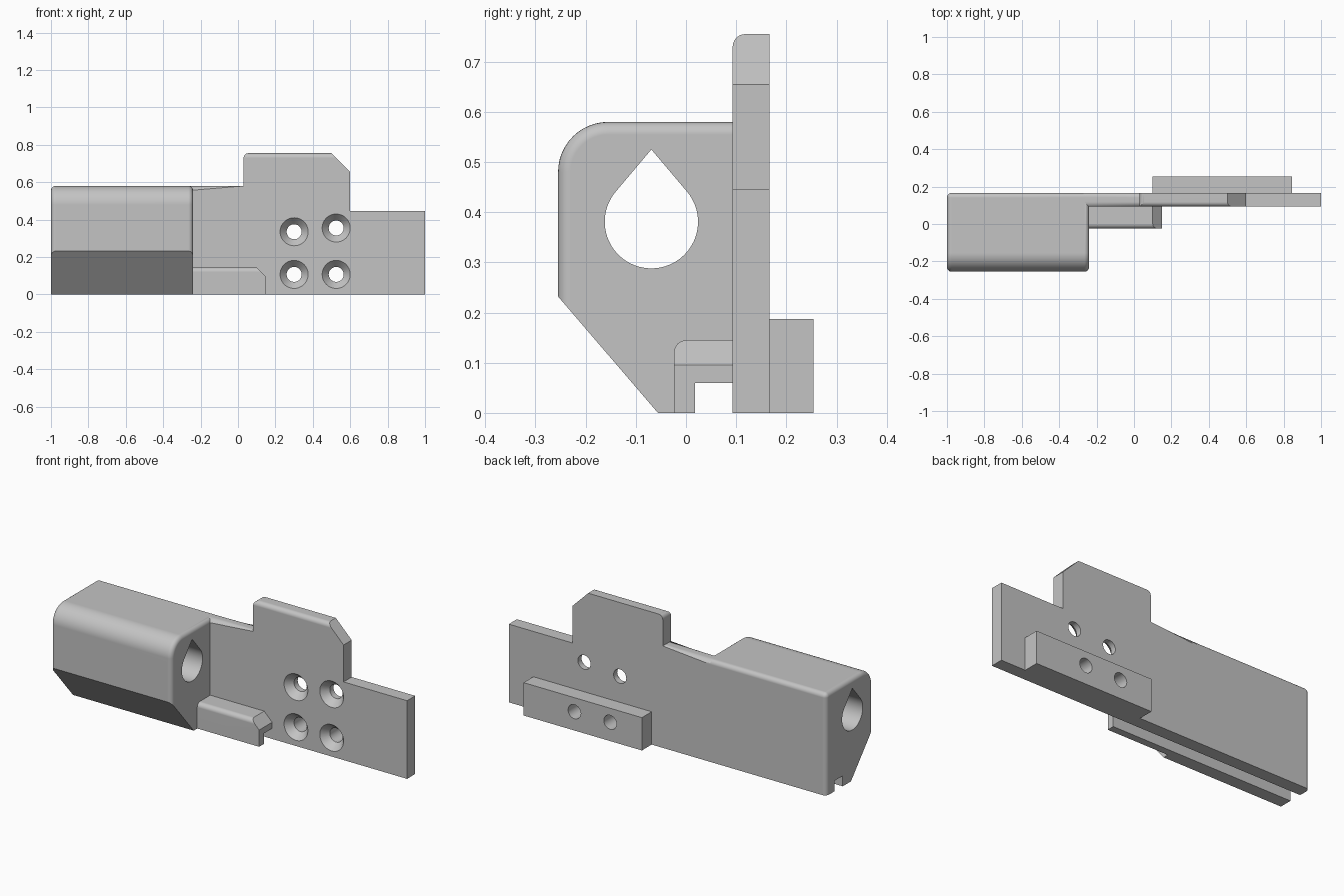
import bpy, bmesh, math
from mathutils import Matrix, Vector

old = bpy.data.objects.get("Cube")
if old:
    bpy.data.objects.remove(old, do_unlink=True)

GREY = (0.55, 0.55, 0.55, 1)
mat = bpy.data.materials.new("plain grey")
mat.use_nodes = True
mat.diffuse_color = GREY
mat.node_tree.nodes["Principled BSDF"].inputs["Base Color"].default_value = GREY

# Shared dimensions
LEFT, BODY_END = -1.0, -0.24
FRONT, PLATE_F, PLATE_B, BACK = -0.255, 0.093, 0.166, 0.254
BODY_TOP, TAB_TOP = 0.58, 0.755
SLOT_F, SLOT_TOP = 0.018, 0.06
FILLET = 0.025


def near(a, b):
    return abs(a - b) < 0.002


def make_object(name, bm):
    bmesh.ops.recalc_face_normals(bm, faces=bm.faces)
    me = bpy.data.meshes.new(name)
    bm.to_mesh(me)
    bm.free()
    me.materials.append(mat)
    ob = bpy.data.objects.new(name, me)
    bpy.context.collection.objects.link(ob)
    return ob


def prism(name, profile, axis, lo, hi, rounded=None, radius=FILLET):
    """Extrude a profile, (y, z) along x or (x, z) along y, then round chosen edges."""
    place = (lambda p, d: (d, p[0], p[1])) if axis == "x" else (lambda p, d: (p[0], d, p[1]))
    bm = bmesh.new()
    face = bm.faces.new([bm.verts.new(place(p, lo)) for p in profile])
    moved = bmesh.ops.extrude_face_region(bm, geom=[face])["geom"]
    verts = [g for g in moved if isinstance(g, bmesh.types.BMVert)]
    bmesh.ops.translate(bm, verts=verts, vec=Vector(place((0, 0), hi - lo)))
    if rounded:
        edges = [e for e in bm.edges if rounded(*(v.co for v in e.verts))]
        bmesh.ops.bevel(bm, geom=edges, offset=radius, segments=6,
                        profile=0.5, affect="EDGES", clamp_overlap=True)
    return make_object(name, bm)


def cone_cutter(x, z, y0, y1, r0, r1):
    bm = bmesh.new()
    turn = Matrix.Translation((x, (y0 + y1) / 2, z)) @ Matrix.Rotation(-math.pi / 2, 4, "X")
    bmesh.ops.create_cone(bm, cap_ends=True, segments=48, radius1=r0, radius2=r1,
                          depth=y1 - y0, matrix=turn)
    return make_object("cutter", bm)


def cut(ob, cutters):
    for c in cutters:
        mod = ob.modifiers.new("cut", "BOOLEAN")
        mod.operation, mod.solver, mod.object = "DIFFERENCE", "EXACT", c
    bpy.context.view_layer.update()
    graph = bpy.context.evaluated_depsgraph_get()
    me = bpy.data.meshes.new_from_object(ob.evaluated_get(graph))
    ob.modifiers.clear()
    ob.data = me
    for c in cutters:
        bpy.data.objects.remove(c, do_unlink=True)


def arc(cx, cz, r, a0, a1, n):
    angles = [math.radians(a0 + (a1 - a0) * i / n) for i in range(n + 1)]
    return [(cx + r * math.cos(a), cz + r * math.sin(a)) for a in angles]


# Housing: big rounded front shoulder, sloped underside and a slot beneath
R = 0.1
housing_profile = [(-0.056, 0), (FRONT, 0.232)]
housing_profile += arc(FRONT + R, BODY_TOP - R, R, 180, 90, 12)
housing_profile += [(PLATE_B, BODY_TOP), (PLATE_B, 0), (PLATE_F, 0),
                    (PLATE_F, SLOT_TOP), (SLOT_F, SLOT_TOP), (SLOT_F, 0)]


def housing_edges(a, b):
    mid = (a + b) / 2
    if near(a.x, b.x):
        outer_front = mid.z > 0.24 and mid.y < PLATE_B - 0.01
        outer_back = near(a.y, PLATE_B) and near(b.y, PLATE_B) and near(a.x, LEFT)
        return outer_front or outer_back
    return near(a.y, PLATE_B) and near(a.z, BODY_TOP)


housing = prism("housing", housing_profile, "x", LEFT, BODY_END, housing_edges)

# Teardrop bore running the whole length of the housing
cy, cz, r, apex = -0.069, 0.381, 0.093, 0.525
t = math.degrees(math.acos(r / (apex - cz)))
teardrop = arc(cy, cz, r, 90 + t, 450 - t, 48) + [(cy, apex)]
cut(housing, [prism("cutter", teardrop, "x", LEFT - 0.1, BODY_END + 0.1)])

# Mounting plate with a raised tab
plate_start, tab_left = BODY_END - 0.03, 0.03
plate_profile = [(plate_start, 0), (1, 0), (1, 0.445), (0.6, 0.445), (0.6, 0.655),
                 (0.5, TAB_TOP), (tab_left, TAB_TOP), (tab_left, BODY_TOP),
                 (plate_start, BODY_TOP)]


def plate_edges(a, b):
    if near(a.y, b.y):
        front_top = near(a.z, TAB_TOP) and near(b.z, TAB_TOP) and near(a.y, PLATE_F)
        return front_top or (near(a.z, BODY_TOP) and near(b.z, BODY_TOP))
    return near(a.x, tab_left) and near(a.z, TAB_TOP)


plate = prism("mounting_plate", plate_profile, "y", PLATE_F, PLATE_B, plate_edges)

# Rear block
block_profile = [(0.1, 0), (0.845, 0), (0.845, 0.187), (0.1, 0.187)]
block = prism("rear_block", block_profile, "y", PLATE_B, BACK)

# Countersunk screw holes; the lower pair continues through the block
HOLE, SINK, DEPTH = 0.04, 0.075, 0.04
lower = [(0.3, 0.107), (0.525, 0.107)]
upper = [(0.3, 0.335), (0.525, 0.355)]
slope = (SINK - HOLE) / DEPTH
cutters = []
for x, z in lower + upper:
    cutters.append(cone_cutter(x, z, 0, 0.3, HOLE, HOLE))
    cutters.append(cone_cutter(x, z, PLATE_F - 0.01, PLATE_F + DEPTH,
                               SINK + 0.01 * slope, HOLE))
cut(plate, cutters)
cut(block, [cone_cutter(x, z, 0.1, 0.3, HOLE, HOLE) for x, z in lower])

# Hooked ledge: a top shelf with a front lip, clipped at its free end
LEDGE_F, LEDGE_TOP, LEDGE_END = -0.024, 0.145, 0.15
ledge_profile = [(BODY_END - 0.02, 0), (LEDGE_END, 0), (LEDGE_END, 0.095),
                 (LEDGE_END - 0.05, LEDGE_TOP), (BODY_END - 0.02, LEDGE_TOP)]
ledge = prism("hooked_ledge", ledge_profile, "y", LEDGE_F, PLATE_F + 0.01,
              lambda a, b: near(a.y, LEDGE_F) and near(b.y, LEDGE_F)
              and near(a.z, LEDGE_TOP) and near(b.z, LEDGE_TOP))
slot = [(SLOT_F, -0.1), (PLATE_F + 0.02, -0.1), (PLATE_F + 0.02, SLOT_TOP), (SLOT_F, SLOT_TOP)]
cut(ledge, [prism("cutter", slot, "x", -0.5, 0.5)])

# Smooth fillets and bores, crisp edges elsewhere
for ob in (housing, plate, block, ledge):
    for p in ob.data.polygons:
        p.use_smooth = True
    ob.data.set_sharp_from_angle(angle=math.radians(30))
    mod = ob.modifiers.new("weighted normals", "WEIGHTED_NORMAL")
    mod.keep_sharp = True
